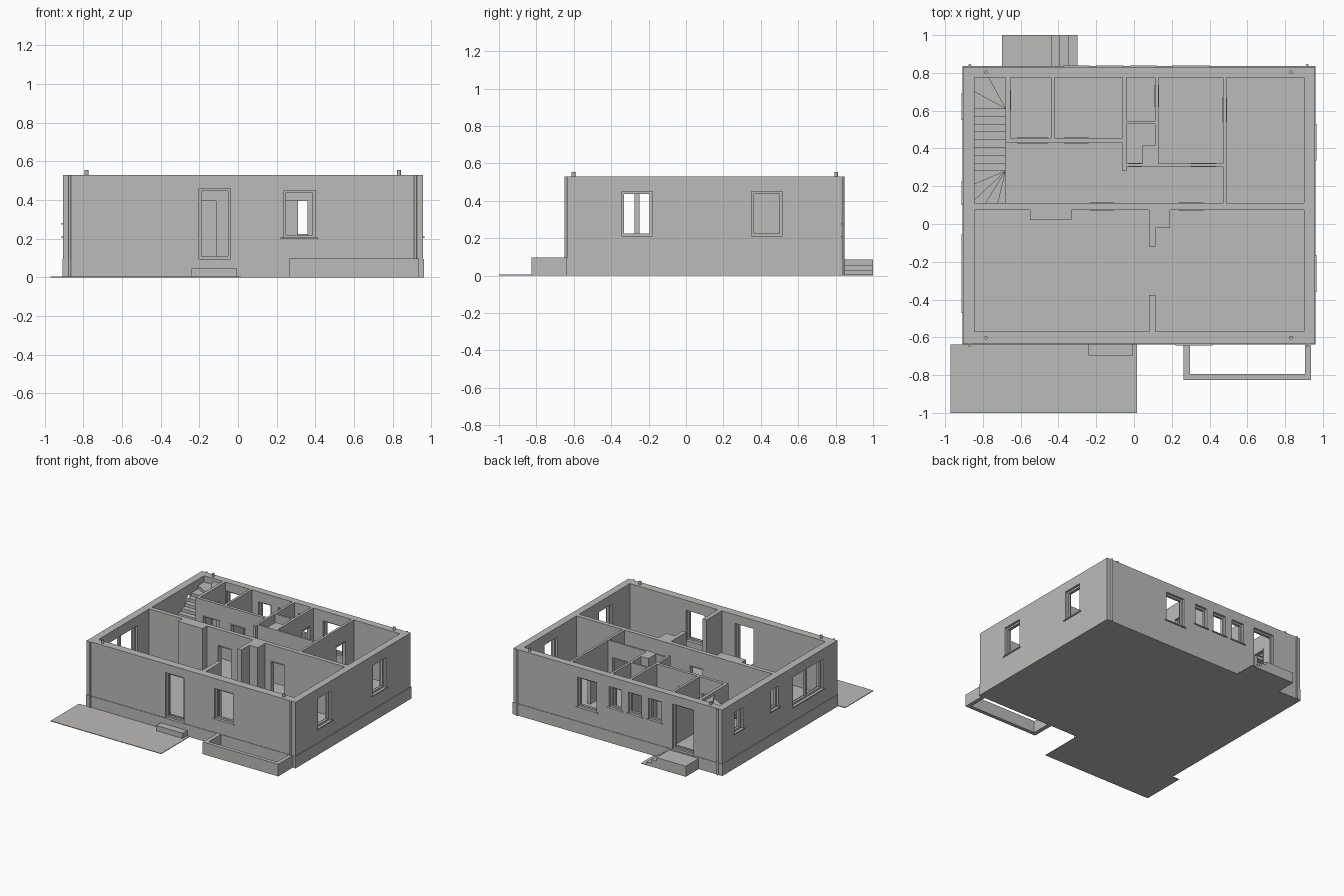
import bpy, bmesh, math
from mathutils import Vector

if "Cube" in bpy.data.objects:
    bpy.data.objects.remove(bpy.data.objects["Cube"])

grey = bpy.data.materials.new("plaster_grey")
grey.diffuse_color = (0.5, 0.497, 0.492, 1)
grey.use_nodes = True
grey.node_tree.nodes["Principled BSDF"].inputs["Base Color"].default_value = grey.diffuse_color


def finish(name, bm):
    me = bpy.data.meshes.new(name)
    bm.to_mesh(me)
    bm.free()
    me.materials.append(grey)
    ob = bpy.data.objects.new(name, me)
    bpy.context.collection.objects.link(ob)
    return ob


def add_box(bm, x0, x1, y0, y1, z0, z1):
    vs = bmesh.ops.create_cube(bm, size=1)["verts"]
    for v in vs:
        v.co = Vector((x1 if v.co.x > 0 else x0, y1 if v.co.y > 0 else y0,
                       z1 if v.co.z > 0 else z0))


def boxes(name, *dims):
    bm = bmesh.new()
    for d in dims:
        add_box(bm, *d)
    return finish(name, bm)


def prism(name, pts, z0, z1):
    bm = bmesh.new()
    f = bm.faces.new([bm.verts.new((x, y, z0)) for x, y in pts])
    top = bmesh.ops.extrude_face_region(bm, geom=[f])["geom"]
    for v in top:
        if isinstance(v, bmesh.types.BMVert):
            v.co.z = z1
    bmesh.ops.recalc_face_normals(bm, faces=bm.faces)
    return finish(name, bm)


def cylinder(name, x, y, r, z0, z1):
    bm = bmesh.new()
    bmesh.ops.create_cone(bm, cap_ends=True, segments=12, radius1=r, radius2=r, depth=z1 - z0)
    bmesh.ops.translate(bm, vec=(x, y, (z0 + z1) / 2), verts=bm.verts)
    return finish(name, bm)


X0, X1, Y0, Y1 = -0.905, 0.957, -0.635, 0.832
FLOOR, TOP = 0.1, 0.53

# Rooms carved out of the solid house block: x0, x1, y0, y1
rooms = [
    (-0.845, 0.90, -0.57, 0.075),    # living rooms
    (-0.845, 0.47, 0.11, 0.305),     # hall
    (-0.845, -0.06, 0.29, 0.43),     # hall, wide end
    (-0.845, -0.68, 0.41, 0.775),    # stairwell
    (-0.655, -0.44, 0.455, 0.775),   # back lobby
    (-0.42, -0.06, 0.455, 0.775),
    (-0.04, 0.11, 0.545, 0.775),
    (-0.04, 0.11, 0.32, 0.53),
    (0.13, 0.47, 0.32, 0.775),
    (0.49, 0.90, 0.11, 0.775),
]
# Outer openings: side, start, end, bottom, top, kind
outer = [
    ("front", -0.203, -0.038, 0.095, 0.46, "door"),
    ("front", 0.235, 0.40, 0.205, 0.45, "window"),
    ("back", -0.65, -0.46, 0.095, 0.46, "door"),
    ("back", -0.36, -0.25, 0.28, 0.45, "window"),
    ("back", -0.185, -0.07, 0.28, 0.45, "window"),
    ("back", -0.005, 0.105, 0.28, 0.45, "window"),
    ("back", 0.215, 0.385, 0.21, 0.45, "window"),
    ("right", -0.345, -0.18, 0.21, 0.45, "window"),
    ("right", 0.35, 0.515, 0.21, 0.45, "window"),
    ("left", -0.455, -0.07, 0.21, 0.45, "wide_window"),
    ("left", 0.115, 0.21, 0.28, 0.45, "window"),
    ("left", 0.565, 0.675, 0.28, 0.45, "window"),
]
# Inner doors: wall direction, start, end, wall near face, wall far face
inner = [
    ("x", -0.235, -0.105, 0.075, 0.11), ("x", 0.235, 0.368, 0.075, 0.11),
    ("x", -0.62, -0.455, 0.43, 0.455), ("x", -0.37, -0.24, 0.43, 0.455),
    ("x", 0.303, 0.435, 0.305, 0.32), ("x", -0.03, 0.04, 0.305, 0.32),
    ("y", 0.62, 0.735, 0.11, 0.13), ("y", 0.54, 0.67, 0.47, 0.49),
    ("y", 0.60, 0.71, -0.68, -0.655),
]
# Outer face position, outward sign and wall direction of each side
sides = {"front": (Y0, -1, "x"), "back": (Y1, 1, "x"), "left": (X0, -1, "y"), "right": (X1, 1, "y")}


def span(axis, a, b, d0, d1, z0, z1):
    """Box running along a wall from a to b, between depths d0 and d1."""
    d0, d1 = min(d0, d1), max(d0, d1)
    return (a, b, d0, d1, z0, z1) if axis == "x" else (d0, d1, a, b, z0, z1)


def ring(axis, a, b, d0, d1, z0, z1, w, bottom=True):
    parts = [span(axis, a, a + w, d0, d1, z0, z1), span(axis, b - w, b, d0, d1, z0, z1),
             span(axis, a + w, b - w, d0, d1, z1 - w, z1)]
    if bottom:
        parts.append(span(axis, a + w, b - w, d0, d1, z0, z0 + w))
    return parts


# House block with rooms and openings cut out
cuts = [(*r, FLOOR, 0.7) for r in rooms]
for side, a, b, z0, z1, kind in outer:
    face, s, axis = sides[side]
    cuts.append(span(axis, a, b, face + s * 0.05, face - s * 0.068, z0, z1))
for axis, a, b, d0, d1 in inner:
    cuts.append(span(axis, a, b, d0 - 0.008, d1 + 0.008, FLOOR, 0.4))
house = boxes("house_walls", (X0, X1, Y0, Y1, 0, TOP))
cutters = []
for c in cuts:
    cutter = boxes("cutter", c)
    cutter.hide_render = True
    mod = house.modifiers.new("cut", "BOOLEAN")
    mod.operation, mod.solver, mod.object = "DIFFERENCE", "EXACT", cutter
    cutters.append(cutter)
dg = bpy.context.evaluated_depsgraph_get()
baked = bpy.data.meshes.new_from_object(house.evaluated_get(dg))
house.modifiers.clear()
house.data = baked
for c in cutters:
    bpy.data.objects.remove(c)

# Plinth band round the foot of the walls
e = 0.004
boxes("plinth", (X0 - e, X1 + e, Y0 - e, Y0, 0, 0.095), (X0 - e, X1 + e, Y1, Y1 + e, 0, 0.095),
      (X0 - e, X0, Y0, Y1, 0, 0.095), (X1, X1 + e, Y0, Y1, 0, 0.095))

# Frames and sills of the outer openings
for side, a, b, z0, z1, kind in outer:
    face, s, axis = sides[side]
    d0, d1 = face - s * 0.018, face - s * 0.038
    parts = ring(axis, a, b, d0, d1, z0, z1, 0.014)
    if kind == "wide_window":
        m = (a + b) / 2
        parts.append(span(axis, m - 0.013, m + 0.013, d0, d1, z0 + 0.014, z1 - 0.014))
    boxes(side + "_" + kind + "_frame", *parts)
    if kind != "door":
        boxes(side + "_sill", span(axis, a - 0.015, b + 0.015, face - s * 0.015, face + s * 0.008,
                                   z0 - 0.006, z0 + 0.002))

# Linings of the inner doors
for axis, a, b, d0, d1 in inner:
    boxes("inner_door_lining", *ring(axis, a, b, d0 - 0.003, d1 + 0.003, FLOOR, 0.403, 0.008, False))

# Chimney breasts and wall stubs
for name, x0, x1, y0, y1 in [
        ("living_room_chimney", -0.55, -0.33, 0.02, 0.075),
        ("middle_chimney", 0.08, 0.19, -0.02, 0.075),
        ("middle_stub_wall", 0.08, 0.115, -0.12, -0.02),
        ("front_stub_wall", 0.08, 0.115, -0.57, -0.375),
        ("hall_stub_wall", -0.06, -0.04, 0.28, 0.305),
        ("bathroom_chimney", 0.045, 0.11, 0.32, 0.415)]:
    boxes(name, (x0, x1, y0, y1, FLOOR, TOP))

# Staircase: winders, straight flight, winders
L, R = -0.845, -0.68
lower, upper = (R, 0.28), (R, 0.61)
treads = [[lower, (-0.72, 0.11), (R, 0.11)], [lower, (-0.785, 0.11), (-0.72, 0.11)],
          [lower, (L, 0.125), (L, 0.11), (-0.785, 0.11)], [lower, (L, 0.21), (L, 0.125)],
          [lower, (L, 0.28), (L, 0.21)]]
for i in range(8):
    y = 0.28 + i * 0.04125
    treads.append([(R, y), (R, y + 0.04125), (L, y + 0.04125), (L, y)])
treads += [[upper, (L, 0.70), (L, 0.61)], [upper, (-0.77, 0.775), (L, 0.775), (L, 0.70)],
           [upper, (R, 0.775), (-0.77, 0.775)]]
rise = (TOP - FLOOR) / (len(treads) + 1)
for i, t in enumerate(treads):
    z = FLOOR + rise * (i + 1)
    prism("stair_tread", t, max(FLOOR, z - 0.055), z)

# Patio, front step and planter
boxes("patio", (-0.971, 0.015, -1.0, Y0 - e, 0, 0.005))
boxes("front_step", (-0.24, -0.005, -0.697, Y0 - e, 0.005, 0.047))
boxes("planter", (0.263, 0.297, -0.825, Y0 - e, 0, 0.098), (0.905, 0.936, -0.825, Y0 - e, 0, 0.098),
      (0.297, 0.905, -0.825, -0.795, 0, 0.098))

# Back landing with steps going down sideways
edges = [-0.698, -0.437, -0.394, -0.347, -0.299]
for i, h in enumerate([0.085, 0.057, 0.028, 0.005]):
    boxes("back_step", (edges[i], edges[i + 1], Y1 + e, 1.0, 0, h))

# Downpipes at the corners and short vent pipes on the wall tops
for y in (Y0 - 0.008, Y1 + 0.008):
    for x in (-0.87, 0.918):
        cylinder("downpipe", x, y, 0.007, 0, TOP)
for y in (-0.602, 0.803):
    for x in (-0.784, 0.832):
        cylinder("vent_pipe", x, y, 0.01, TOP, 0.555)
